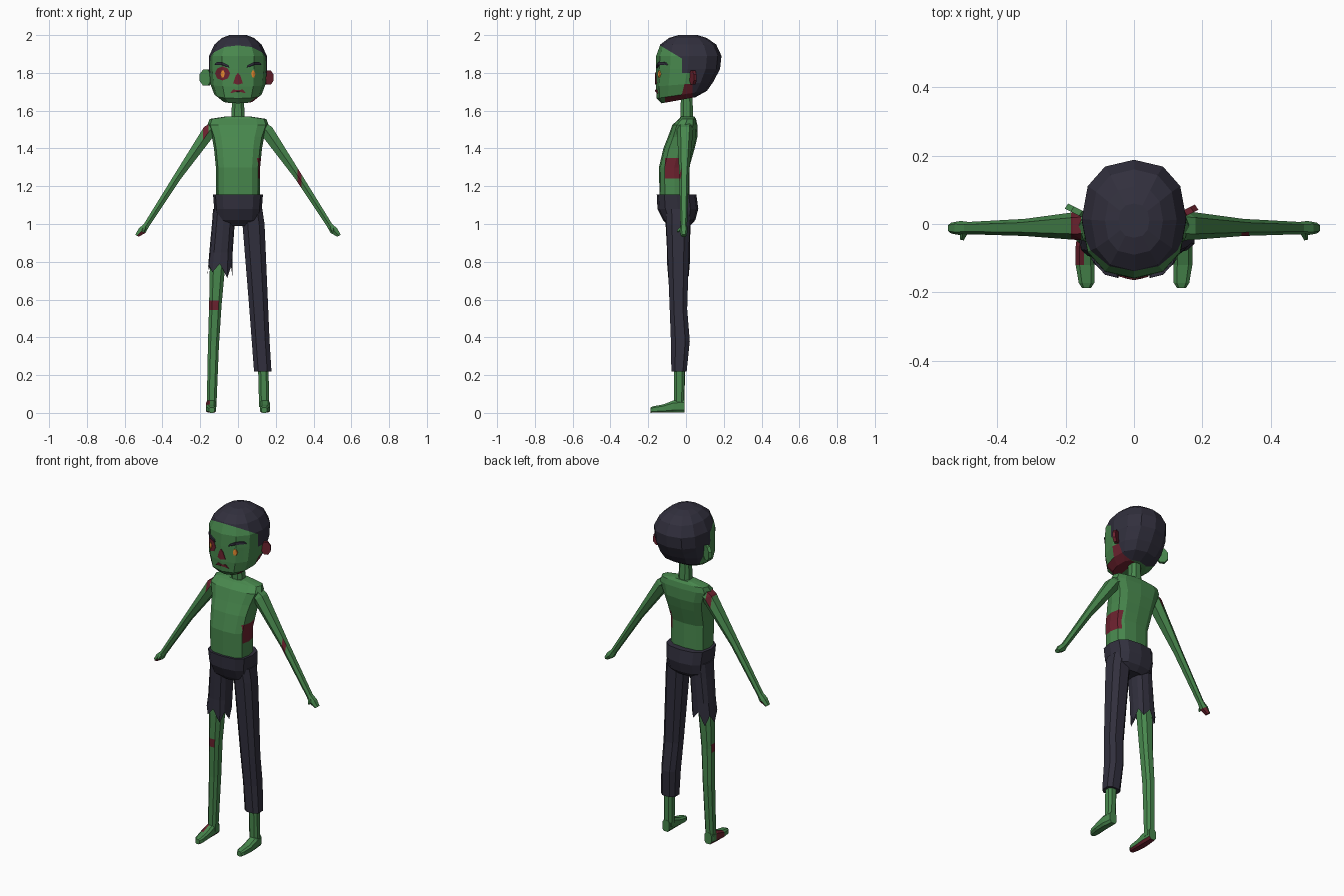
import bpy, bmesh, math
from mathutils import Vector
from mathutils.bvhtree import BVHTree

if "Cube" in bpy.data.objects:
    bpy.data.objects.remove(bpy.data.objects["Cube"])


def material(name, rgb):
    m = bpy.data.materials.new(name)
    m.diffuse_color = (*rgb, 1)
    m.use_nodes = True
    m.node_tree.nodes["Principled BSDF"].inputs["Base Color"].default_value = m.diffuse_color
    return m


SKIN = material("green_skin", (0.065, 0.245, 0.075))
CLOTH = material("dark_cloth", (0.031, 0.029, 0.047))
WOUND = material("dark_red", (0.15, 0.016, 0.028))
GLOW = material("orange_eye", (0.80, 0.26, 0.03))
X, Y, Z = Vector((1, 0, 0)), Vector((0, 1, 0)), Vector((0, 0, 1))


def finish(name, bm, mats):
    mesh = bpy.data.meshes.new(name)
    bm.to_mesh(mesh)
    obj = bpy.data.objects.new(name, mesh)
    bpy.context.collection.objects.link(obj)
    for m in mats:
        mesh.materials.append(m)
    return obj


def loft(name, rings, n=8, e=0.75, u=X, v=Y, mats=(SKIN,), cuts=(), rule=None,
         side=1, jag=None, turn=0.5):
    """Skin rings (x, y, z, a, b[, tilt]); cut along planes, then colour by rule."""
    bm = bmesh.new()
    loops = []
    for r in rings:
        axis_v = v + Z * (r[5] if len(r) > 5 else 0)
        loop = []
        for i in range(n):
            t = math.tau * (i + turn) / n
            c, s = math.cos(t), math.sin(t)
            c = math.copysign(abs(c) ** e, c) if abs(c) > 1e-6 else 0
            s = math.copysign(abs(s) ** e, s) if abs(s) > 1e-6 else 0
            p = Vector(r[:3]) + u * (r[3] * c) + axis_v * (r[4] * s)
            p.x *= side
            loop.append(bm.verts.new(p))
        loops.append(loop)
    for a, b in zip(loops, loops[1:]):
        for i in range(n):
            j = (i + 1) % n
            bm.faces.new((a[i], a[j], b[j], b[i]))
    bm.faces.new(loops[0])
    if jag:                                   # torn open hem
        for i, w in enumerate(loops[-1]):
            w.co.z += jag[i % len(jag)]
    else:
        bm.faces.new(loops[-1])
    bmesh.ops.recalc_face_normals(bm, faces=bm.faces)
    for co, no in cuts:
        bmesh.ops.bisect_plane(bm, geom=bm.verts[:] + bm.edges[:] + bm.faces[:],
                               plane_co=co, plane_no=no)
    bm.normal_update()
    if rule:
        for f in bm.faces:
            f.material_index = rule(f.calc_center_median(), f.normal)
    obj = finish(name, bm, mats)
    tree = BVHTree.FromBMesh(bm)
    bm.free()
    return obj, tree


def levels(axis, *values):
    return [(axis * d, axis) for d in values]


# Torso with a wound on one flank
loft("torso", [(0, -0.06, 1.12, 0.115, 0.08), (0, -0.063, 1.3, 0.117, 0.08),
               (0, -0.037, 1.4, 0.127, 0.083), (0, -0.018, 1.46, 0.138, 0.078),
               (0, -0.006, 1.525, 0.162, 0.066), (0, 0.008, 1.556, 0.15, 0.045),
               (0, 0.008, 1.57, 0.06, 0.036)],
     n=12, e=0.65, turn=0, mats=(SKIN, WOUND),
     cuts=levels(Z, 1.24, 1.35) + levels(Y, -0.11, 0.0) + levels(X, 0.088),
     rule=lambda c, k: int(c.x > 0.088 and 1.24 < c.z < 1.35 and -0.11 < c.y))
loft("neck", [(0, 0.005, 1.54, 0.038, 0.036), (0, 0.003, 1.7, 0.032, 0.032)])

# Head: hair cap, face and a wound under the jaw
HAIRLINE = Vector((0, 0.6, 1))


def head_rule(c, k):
    if HAIRLINE.dot(c - Vector((0, -0.145, 1.95))) > 0 and c.z > 1.87 or c.y > 0.035 and k.z > -0.95:
        return 1
    if c.y > -0.02 and c.z > 1.8:
        return 1
    return 2 if k.z < -0.4 and c.x > 0.02 and -0.11 < c.y < 0.035 else 0


head, head_tree = loft(
    "head", [(0, -0.04, 1.655, 0.085, 0.09, 0.18), (0, -0.022, 1.685, 0.125, 0.133, 0.15),
             (0, -0.008, 1.74, 0.146, 0.152, 0.08), (0, 0.01, 1.82, 0.153, 0.17),
             (0, 0.015, 1.89, 0.153, 0.173), (0, 0.012, 1.95, 0.125, 0.148),
             (0, 0.01, 1.985, 0.085, 0.1), (0, 0.01, 2.0, 0.045, 0.05)],
    n=12, e=0.85, turn=0, mats=(SKIN, CLOTH, WOUND),
    cuts=[(Vector((0, -0.145, 1.95)), HAIRLINE)] + levels(Y, -0.11, -0.02, 0.035)
    + levels(Z, 1.8, 1.87) + levels(X, 0.02), rule=head_rule)

# Ears: one whole, one torn
for name, s, a, b, cx, mat in (("whole_ear", -1, 0.036, 0.046, 0.168, SKIN),
                               ("torn_ear", 1, 0.028, 0.04, 0.16, WOUND)):
    loft(name, [(cx - 0.005, 0.045, 1.775, a, b), (cx + 0.005, 0.03, 1.775, a, b)],
         u=Vector((0.9, 0.45, 0)), v=Z, e=1, side=s, mats=(mat,))


def plate(name, pts, mat, off=0.004):
    """Thin facial plate laid over the front of the head."""
    bm = bmesh.new()

    def drop(x, z):
        hit = head_tree.ray_cast(Vector((x, -1, z)), Y)[0]
        return bm.verts.new((x, (hit.y if hit else -0.12) - off, z))
    n = len(pts)
    rim = [drop(*p) for p in pts]
    mid = drop(sum(p[0] for p in pts) / n, sum(p[1] for p in pts) / n)
    back = [bm.verts.new(w.co + Y * (off + 0.002)) for w in rim]
    for i in range(n):
        j = (i + 1) % n
        bm.faces.new((rim[i], rim[j], mid))
        bm.faces.new((rim[j], rim[i], back[i], back[j]))
    bmesh.ops.recalc_face_normals(bm, faces=bm.faces)
    finish(name, bm, (mat,))
    bm.free()


def oval(cx, cz, a, b, n=8):
    return [(cx + a * math.cos(math.tau * i / n), cz + b * math.sin(math.tau * i / n))
            for i in range(n)]


# Face details
plate("eye_socket", oval(-0.082, 1.797, 0.04, 0.037), WOUND, 0.003)
for s, label in ((-1, "left"), (1, "right")):
    plate(label + "_eye", oval(s * 0.081, 1.795, 0.011, 0.021, 6), GLOW, 0.006)
    plate(label + "_brow", [(s * x, z) for x, z in (
        (0.045, 1.827), (0.09, 1.842), (0.125, 1.842), (0.115, 1.856), (0.085, 1.858), (0.05, 1.84))],
        CLOTH, 0.009)
plate("nose_hole", [(-0.026, 1.745), (0, 1.738), (0.026, 1.745), (0.012, 1.785),
                    (0, 1.802), (-0.012, 1.785)], WOUND)
plate("mouth", [(-0.043, 1.692), (-0.02, 1.698), (0.02, 1.698), (0.043, 1.692),
                (0.025, 1.712), (0, 1.708), (-0.025, 1.712)], WOUND, 0.006)

# Arms with hands and thumbs
ACROSS = Vector((0.845, 0, 0.535))


def right_arm_rule(c, k):
    return int(0.315 < c.x < 0.337 and k.y < 0)


def left_arm_rule(c, k):
    palm = c.x < -0.5 and k.z < 0.1 and c.z < 0.97
    return int(-0.185 < c.x < -0.155 and c.z > 1.47 or palm)


for s, label, rule, cuts in ((1, "right", right_arm_rule, (0.315, 0.337)),
                             (-1, "left", left_arm_rule, (-0.185, -0.155))):
    loft(label + "_arm", [(0.1, -0.003, 1.525, 0.04, 0.045), (0.15, -0.005, 1.495, 0.04, 0.043),
                          (0.32, -0.01, 1.25, 0.023, 0.025), (0.485, -0.012, 0.993, 0.017, 0.018),
                          (0.507, -0.012, 0.965, 0.024, 0.021), (0.535, -0.012, 0.938, 0.012, 0.016)],
         u=ACROSS, side=s, mats=(SKIN, WOUND), cuts=levels(X, *cuts), rule=rule, n=6, e=0.85)
    loft(label + "_thumb", [(0.495, -0.02, 0.98, 0.012, 0.012), (0.503, -0.046, 0.96, 0.006, 0.006)],
         u=ACROSS, v=Vector((0.5, 0.3, -0.8)), side=s, n=5)

# Trousers: hips, one full leg, one torn leg
loft("trouser_hips", [(0, -0.05, 1.155, 0.132, 0.105), (0, -0.043, 1.08, 0.126, 0.108),
                      (0, -0.036, 1.02, 0.12, 0.085), (0, -0.035, 0.99, 0.07, 0.055)],
     n=12, e=0.7, turn=0, mats=(CLOTH,))
loft("long_trouser_leg", [(0.07, -0.042, 1.08, 0.062, 0.07), (0.082, -0.042, 1.0, 0.062, 0.066),
                          (0.11, -0.04, 0.55, 0.053, 0.049), (0.12, -0.03, 0.38, 0.05, 0.053),
                          (0.131, -0.037, 0.22, 0.049, 0.043)], mats=(CLOTH,))
loft("torn_trouser_leg", [(-0.07, -0.042, 1.08, 0.062, 0.07), (-0.078, -0.042, 1.0, 0.06, 0.066),
                          (-0.09, -0.04, 0.85, 0.062, 0.06), (-0.096, -0.04, 0.755, 0.066, 0.06)],
     n=12, turn=0, mats=(CLOTH,), jag=(-0.03, 0.03, -0.01, 0.035, -0.04, 0.02))

# Legs and feet
loft("right_shin", [(0.133, -0.035, 0.3, 0.03, 0.03), (0.138, -0.037, 0.03, 0.028, 0.028)])
loft("left_leg", [(-0.095, -0.04, 0.9, 0.042, 0.042), (-0.11, -0.04, 0.75, 0.042, 0.042),
                  (-0.12, -0.04, 0.57, 0.035, 0.037), (-0.13, -0.032, 0.36, 0.031, 0.035),
                  (-0.14, -0.037, 0.03, 0.027, 0.028)],
     mats=(SKIN, WOUND), cuts=levels(Z, 0.545, 0.595),
     rule=lambda c, k: int(0.545 < c.z < 0.595 and c.x < -0.1 and c.y < -0.02))


def left_foot_rule(c, k):
    return int(k.z < -0.5 or c.x < -0.147 and -0.12 < c.y < -0.05)


for s, label, rule in ((1, "right", None), (-1, "left", left_foot_rule)):
    loft(label + "_foot", [(0.14, -0.008, 0.035, 0.024, 0.035), (0.143, -0.065, 0.034, 0.029, 0.034),
                           (0.143, -0.12, 0.023, 0.029, 0.023), (0.139, -0.172, 0.018, 0.024, 0.018),
                           (0.139, -0.187, 0.015, 0.014, 0.015)],
         v=Z, e=0.6, side=s, mats=(SKIN, WOUND), rule=rule,
         cuts=levels(Y, -0.05, -0.12) + levels(X, -0.147))
